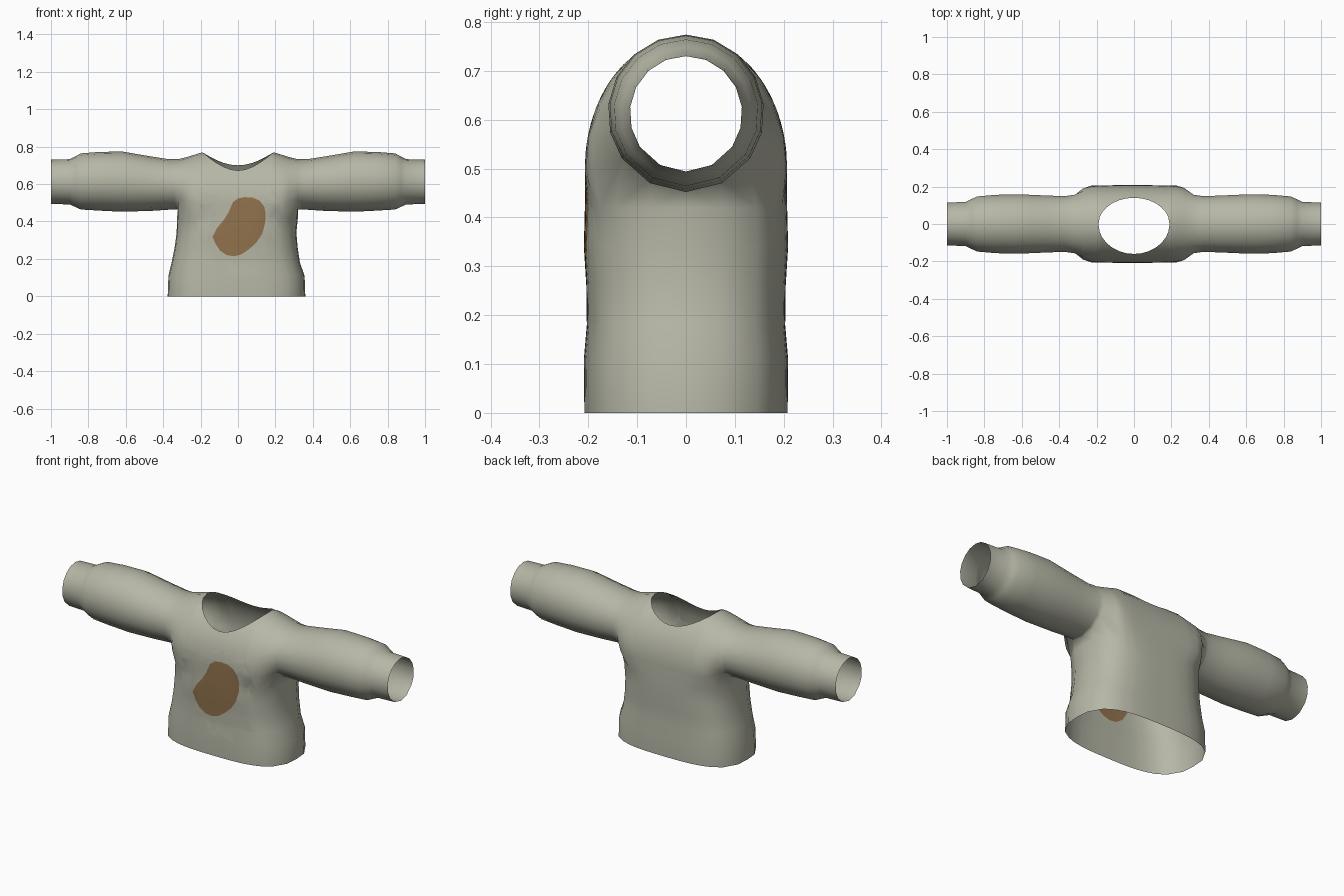
import bpy, bmesh, math
from mathutils import Vector

if "Cube" in bpy.data.objects:
    bpy.data.objects.remove(bpy.data.objects["Cube"])

# cross-section keys along x: x, centre z, half depth, half height, lower angle
KEYS = [(0, .5, .207, .272, 0), (.2, .5, .207, .27, 0), (.23, .508, .205, .25, -2),
        (.27, .54, .193, .205, -10), (.32, .598, .157, .135, -35), (.37, .598, .15, .135, -35),
        (.46, .602, .153, .145, -35), (.62, .613, .16, .161, -35), (.74, .615, .157, .157, -35),
        (.84, .614, .148, .15, -35), (.9, .612, .119, .121, -35), (1, .612, .115, .118, -35)]
HALF = [.04, .08, .115, .145, .17, .183, .19, .23, .27, .32]
COLS = [-x for x in reversed(HALF)] + [0] + HALF
SLEEVE = [.32, .34, .37, .46, .54, .62, .74, .84, .87, .9, 1]
# torso rows: z, half width, half depth, x shift
ROWS = [(0, .368, .208, -.008), (.11, .364, .209, -.008), (.18, .343, .203, -.012),
        (.26, .329, .204, -.01), (.34, .32, .209, -.008), (.42, .323, .207, -.003)]

bm = bmesh.new()


def key(x):
    x = abs(x)
    for a, b in zip(KEYS, KEYS[1:]):
        if x <= b[0] + 1e-6:
            t = (x - a[0]) / (b[0] - a[0])
            return [p + (q - p) * t for p, q in zip(a[1:], b[1:])]


def point(x, deg, s):
    zc, ry, rz, _ = key(x)
    a = math.radians(deg)
    return (x, s * ry * math.cos(a), zc + rz * math.sin(a))


def sheet(rows):
    grid = [[bm.verts.new(p) for p in r] for r in rows]
    for r, q in zip(grid, grid[1:]):
        for i in range(len(r) - 1):
            bm.faces.new((r[i], r[i + 1], q[i + 1], q[i]))


def upper(x, s):
    """Front or back half of the shoulder section, stopping at the neckline."""
    _, ry, _, a0 = key(x)
    neck = (.16 if s < 0 else .14) * math.sqrt(max(0, 1 - (x / .19) ** 2))
    end = math.degrees(math.acos(min(1, neck / ry)))
    return [point(x, a0 + (end - a0) * i / 6, s) for i in range(7)]


def torso_row(z, w, d, shift, s):
    """Half of a rounded hem-like ring."""
    us = [c / .32 * .87 for c in COLS]
    v1 = (1 - .87 ** 3) ** (1 / 3)
    pts = [(u, (1 - abs(u) ** 3) ** (1 / 3)) for u in us]
    e = (1 - (v1 / 2) ** 3) ** (1 / 3)
    pts = [(-1, 0), (-e, v1 / 2)] + pts + [(e, v1 / 2), (1, 0)]
    return [(w * u + shift, s * d * v, z) for u, v in pts]


for s in (-1, 1):
    # shoulders
    sheet([upper(x, s) for x in COLS])
    # sleeves
    for m in (-1, 1):
        sheet([[point(m * x, -90 + 27.5 * i, s) for i in range(2)] + upper(m * x, s)
               for x in SLEEVE])
    # lower torso, joined to the shoulder and armpit edges
    top = ([point(-.32, -90, s), point(-.32, -62.5, s)]
           + [point(x, key(x)[3], s) for x in COLS]
           + [point(.32, -62.5, s), point(.32, -90, s)])
    sheet([torso_row(*r, s) for r in ROWS] + [top])

bmesh.ops.remove_doubles(bm, verts=bm.verts, dist=.0005)
bmesh.ops.recalc_face_normals(bm, faces=bm.faces)
test = min(bm.faces, key=lambda f: f.calc_center_median().y)
if test.normal.y > 0:
    bmesh.ops.reverse_faces(bm, faces=bm.faces)

# brown patch: cut its outline into the chest
BLOB = [(.035, .53), (.08, .527), (.115, .512), (.14, .48), (.148, .44), (.145, .39), (.13, .335),
        (.1, .29), (.06, .252), (.02, .225), (-.02, .214), (-.06, .22), (-.095, .243),
        (-.12, .28), (-.136, .318), (-.112, .365), (-.075, .41), (-.05, .45), (-.027, .503),
        (0, .523)]


def near(f):
    c = f.calc_center_median()
    return c.y < -.1 and abs(c.x) < .2 and .15 < c.z < .6


def inside(x, z):
    hit = False
    for (x1, z1), (x2, z2) in zip(BLOB, BLOB[1:] + BLOB[:1]):
        if (z1 > z) != (z2 > z) and x < x1 + (z - z1) / (z2 - z1) * (x2 - x1):
            hit = not hit
    return hit


for (x1, z1), (x2, z2) in zip(BLOB, BLOB[1:] + BLOB[:1]):
    faces = [f for f in bm.faces if near(f)]
    geom = list({v for f in faces for v in f.verts}) + list({e for f in faces for e in f.edges}) + faces
    bmesh.ops.bisect_plane(bm, geom=geom, dist=1e-5, plane_co=(x1, 0, z1),
                           plane_no=Vector((z2 - z1, 0, x1 - x2)).normalized())
for f in bm.faces:
    f.smooth = True
    c = f.calc_center_median()
    if near(f) and inside(c.x, c.z):
        f.material_index = 1

me = bpy.data.meshes.new("sweater")
bm.to_mesh(me)
bm.free()
for name, col in (("grey_green_knit", (.47, .475, .385, 1)), ("brown_patch", (.29, .172, .075, 1))):
    mat = bpy.data.materials.new(name)
    mat.diffuse_color = col
    mat.use_nodes = True
    mat.node_tree.nodes["Principled BSDF"].inputs["Base Color"].default_value = mat.diffuse_color
    me.materials.append(mat)
ob = bpy.data.objects.new("sweater", me)
bpy.context.collection.objects.link(ob)
